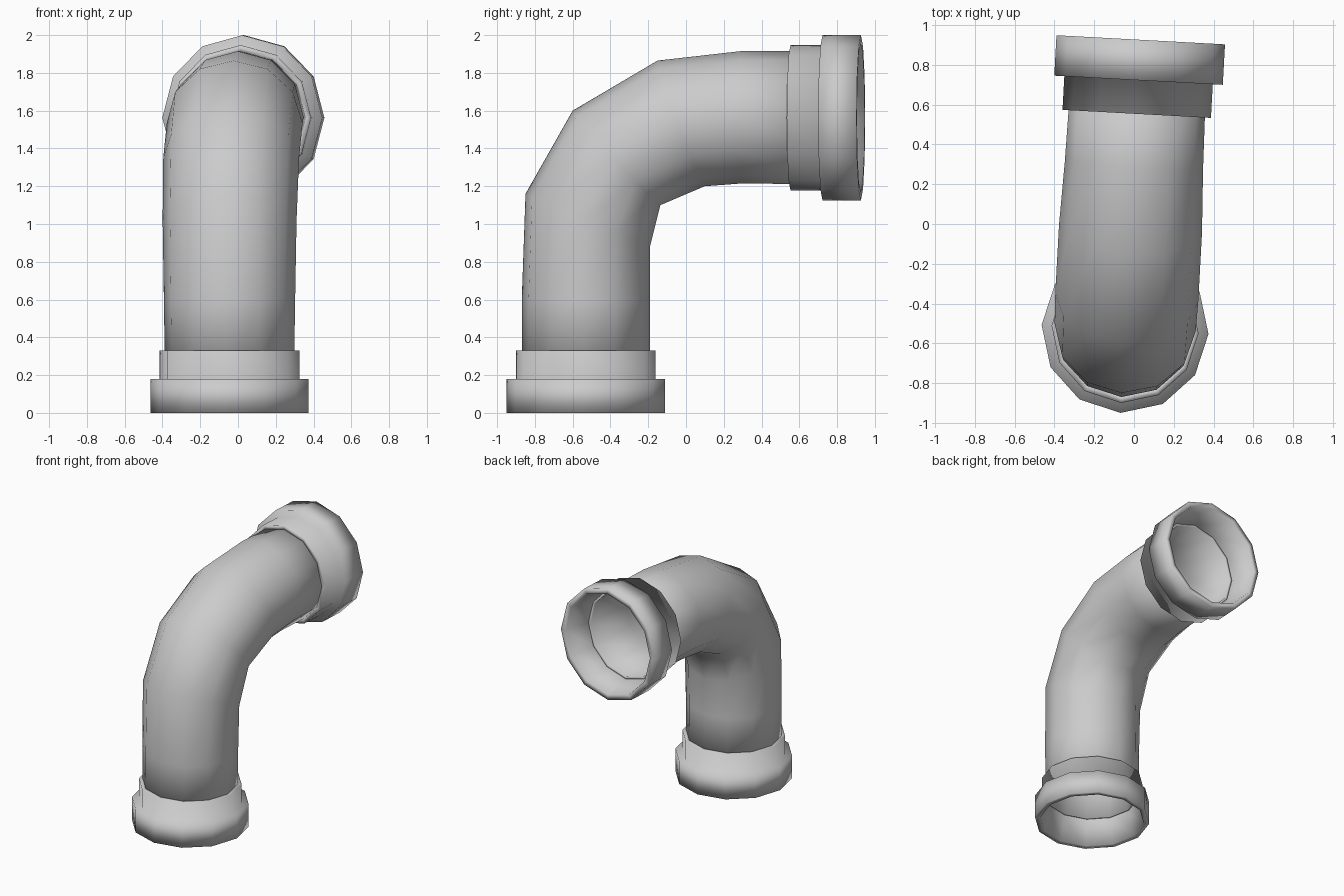
import bpy
import bmesh
import math
from mathutils import Matrix, Vector

SIDES = 12

cube = bpy.data.objects.get("Cube")
if cube:
    bpy.data.objects.remove(cube, do_unlink=True)

# Plain grey for the whole pipe
grey = bpy.data.materials.new("pipe grey")
grey.use_nodes = True
colour = (0.6, 0.6, 0.6, 1.0)
grey.diffuse_color = colour
grey.node_tree.nodes["Principled BSDF"].inputs["Base Color"].default_value = colour

# The elbow is turned slightly about its upright axis
pivot = Vector((0, -0.53, 0))
placement = (Matrix.Translation((-0.045, -0.53, 0))
             @ Matrix.Rotation(math.radians(-3.1), 4, "Z")
             @ Matrix.Translation(-pivot))


def loft(name, rings):
    """Closed skin through rings given as (outer point, inner point, side radius)."""
    bm = bmesh.new()
    loops = []
    for outer, inner, side in rings:
        centre, reach = (outer + inner) / 2, (outer - inner) / 2
        loop = []
        for i in range(SIDES):
            a = math.tau * i / SIDES
            p = centre + reach * math.cos(a)
            loop.append(bm.verts.new((side * math.sin(a), p.x, p.y)))
        loops.append(loop)
    for k, loop in enumerate(loops):
        after = loops[(k + 1) % len(loops)]
        for i in range(SIDES):
            j = (i + 1) % SIDES
            bm.faces.new((loop[i], loop[j], after[j], after[i]))
    bmesh.ops.recalc_face_normals(bm, faces=bm.faces)
    bm.transform(placement)
    for face in bm.faces:
        face.smooth = True
    mesh = bpy.data.meshes.new(name)
    bm.to_mesh(mesh)
    bm.free()
    mesh.materials.append(grey)
    obj = bpy.data.objects.new(name, mesh)
    bpy.context.collection.objects.link(obj)
    return obj


# Curved pipe: outer bend point, inner bend point (y, z), side radius
bend = [
    ((-0.87, 0.2), (-0.19, 0.2), 0.342),
    ((-0.87, 0.6), (-0.19, 0.6), 0.348),
    ((-0.85, 1.16), (-0.19, 0.88), 0.355),
    ((-0.6, 1.6), (-0.135, 1.1), 0.36),
    ((-0.15, 1.865), (0.1, 1.2), 0.36),
    ((0.29, 1.915), (0.3, 1.215), 0.348),
    ((0.72, 1.915), (0.72, 1.21), 0.34),
]
outside = [(Vector(o), Vector(i), s) for o, i, s in bend]
inside = []
for o, i, s in reversed(outside):
    mid, half = (o + i) / 2, (o - i) / 2 * 0.94
    inside.append((mid + half, mid - half, s * 0.94))
loft("curved_pipe", outside + inside)

# Stepped socket profile: depth from the mouth, radius
socket = [(0.33, 0.335), (0.33, 0.37), (0.18, 0.37), (0.18, 0.42),
          (0, 0.42), (0, 0.38), (0.18, 0.335)]


def collar(name, mouth, axis, up, length=1.0, stretch=1.0, widen=1.0):
    mouth, axis, up = Vector(mouth), Vector(axis), Vector(up)
    rings = []
    for depth, radius in socket:
        centre = mouth + axis * depth * length
        reach = up * radius * stretch
        rings.append((centre + reach, centre - reach, radius * widen))
    loft(name, rings)


collar("lower_collar", (-0.53, 0), (0, 1), (-1, 0))
collar("upper_collar", (0.928, 1.5625), (-1, 0), (0, 1), 1.13, 1.04, 1.01)
